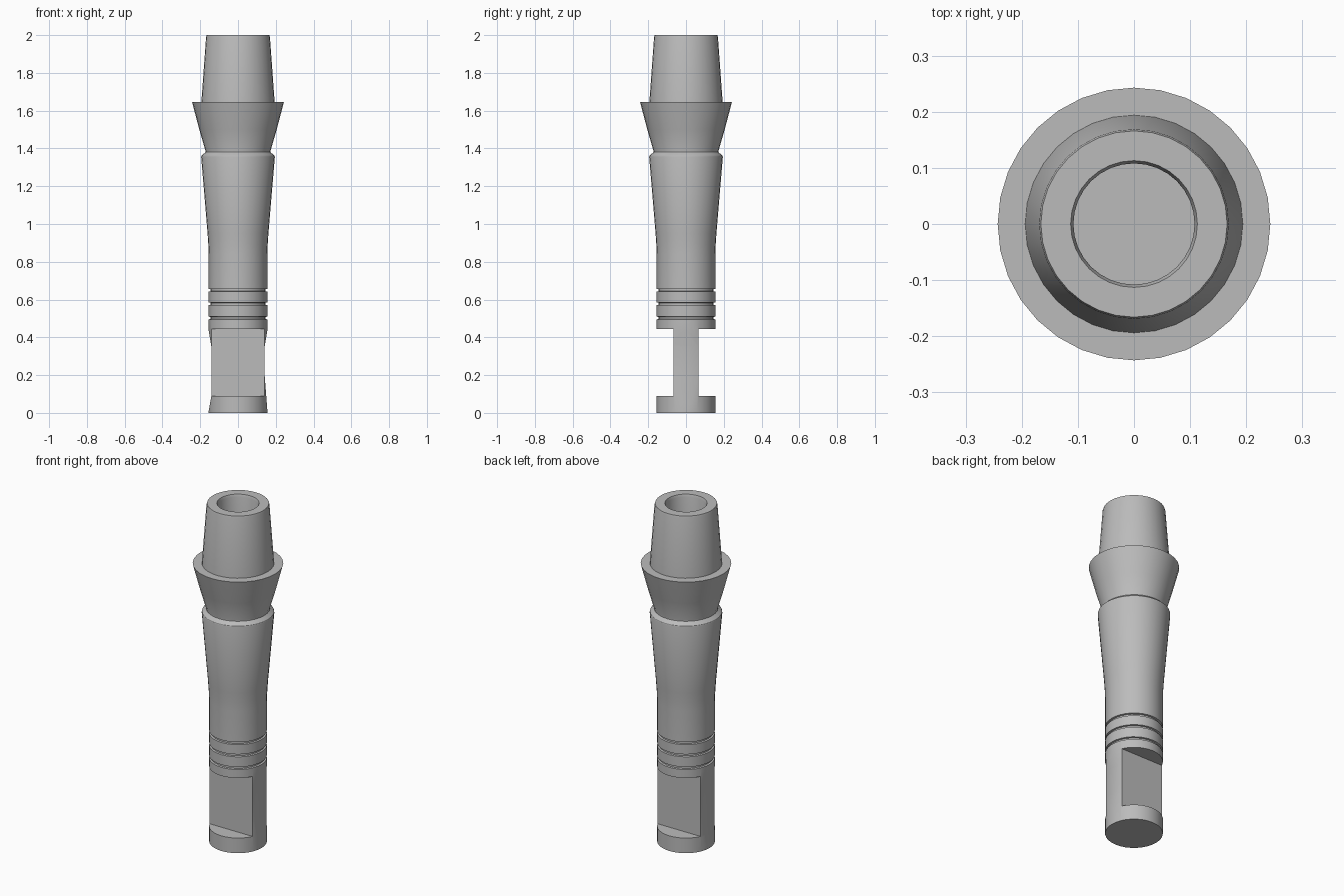
import bpy
import bmesh
from math import radians
from mathutils import Matrix

cube = bpy.data.objects.get("Cube")
if cube:
    bpy.data.objects.remove(cube, do_unlink=True)

# Single grey metal
metal = bpy.data.materials.new("grey_metal")
metal.use_nodes = True
GREY = (0.5, 0.5, 0.5, 1)
metal.diffuse_color = GREY
metal.node_tree.nodes["Principled BSDF"].inputs["Base Color"].default_value = GREY


def add_object(name, bm):
    bmesh.ops.recalc_face_normals(bm, faces=bm.faces[:])
    mesh = bpy.data.meshes.new(name)
    bm.to_mesh(mesh)
    bm.free()
    obj = bpy.data.objects.new(name, mesh)
    bpy.context.collection.objects.link(obj)
    mesh.materials.append(metal)
    return obj


def lathe(name, profile, sides=32):
    bm = bmesh.new()
    verts = [bm.verts.new((0, r, z)) for r, z in profile]
    edges = [bm.edges.new(pair) for pair in zip(verts, verts[1:])]
    bmesh.ops.spin(bm, geom=verts + edges, axis=(0, 0, 1), cent=(0, 0, 0),
                   angle=radians(360), steps=sides)
    bmesh.ops.remove_doubles(bm, verts=bm.verts[:], dist=0.0005)
    return add_object(name, bm)


def prism(name, outline, half_width):
    # Outline in x and z, extruded along y
    bm = bmesh.new()
    face = bm.faces.new([bm.verts.new((x, -half_width, z)) for x, z in outline])
    new = bmesh.ops.extrude_face_region(bm, geom=[face])["geom"]
    moved = [v for v in new if isinstance(v, bmesh.types.BMVert)]
    bmesh.ops.translate(bm, verts=moved, vec=(0, 2 * half_width, 0))
    return add_object(name, bm)


def cut(target, cutter):
    mod = target.modifiers.new(cutter.name, 'BOOLEAN')
    mod.operation = 'DIFFERENCE'
    mod.solver = 'EXACT'
    mod.object = cutter
    cutter.hide_render = True
    cutters.append(cutter)


cutters = []
R = 0.155

# Shaft with ring grooves, flared grip, collar, tapered nose and blind bore
profile = [(0, 0), (R, 0)]
for z in (0.495, 0.57, 0.642):
    profile += [(R, z), (R - 0.01, z + 0.002), (R - 0.01, z + 0.013), (R, z + 0.015)]
profile += [(R, 0.84), (0.157, 0.89), (0.161, 0.95), (0.195, 1.355),
            (0.193, 1.362), (0.172, 1.38), (0.172, 1.387),
            (0.205, 1.5), (0.243, 1.645), (0.194, 1.645),
            (0.169, 1.99), (0.166, 2.0), (0.113, 2.0), (0.108, 1.985),
            (0.108, 1.5), (0, 1.5)]
body = lathe("handle_body", profile)

# Wrench flats on front and back
for side, label in ((-1, "front"), (1, "back")):
    bm = bmesh.new()
    bmesh.ops.create_cube(bm, size=1, matrix=Matrix.Translation(
        (0, side * 0.215, 0.267)) @ Matrix.Diagonal((0.6, 0.3, 0.355, 1)))
    cut(body, add_object(label + "_flat_cutter", bm))

# Flattened, tapering narrow sides of the web
for side, label, low in ((-1, "right", 0.09), (1, "left", 0.2)):
    outline = [(R + 0.001, 0.005), (0.141, low), (0.141, 0.35),
               (R + 0.001, 0.44), (0.3, 0.44), (0.3, 0.005)]
    cut(body, prism(label + "_side_cutter",
                    [(side * x, z) for x, z in outline], 0.1))

# Apply the cuts and remove the helpers
bpy.context.view_layer.update()
result = bpy.data.meshes.new_from_object(
    body.evaluated_get(bpy.context.evaluated_depsgraph_get()))
body.modifiers.clear()
body.data = result
for cutter in cutters:
    bpy.data.objects.remove(cutter, do_unlink=True)
result.materials.clear()
result.materials.append(metal)
for poly in result.polygons:
    poly.material_index = 0

bpy.ops.object.select_all(action='DESELECT')
body.select_set(True)
bpy.context.view_layer.objects.active = body
bpy.ops.object.shade_smooth_by_angle(angle=radians(30))
